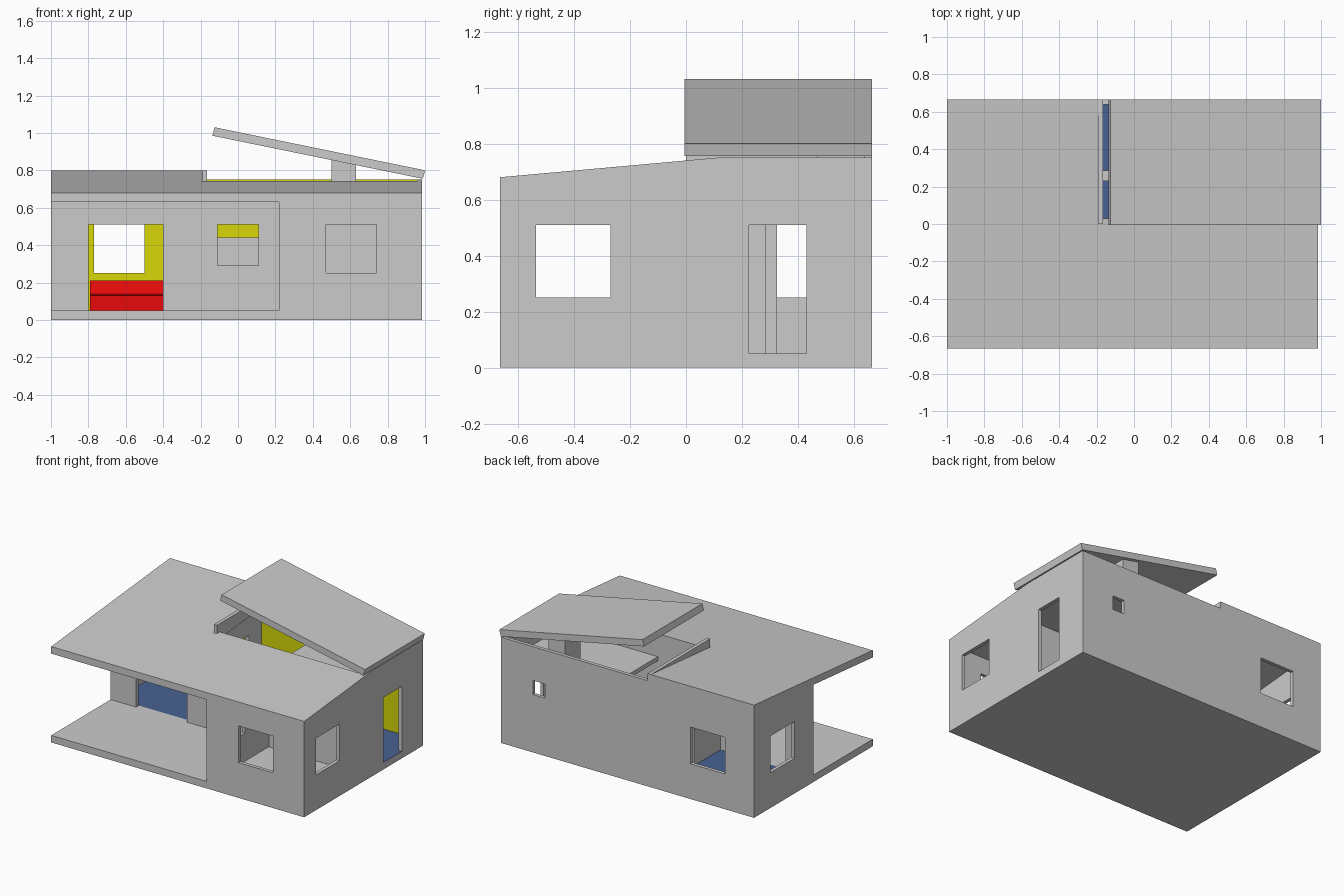
import bpy
import bmesh

cube = bpy.data.objects.get("Cube")
if cube:
    bpy.data.objects.remove(cube, do_unlink=True)


def material(name, colour):
    m = bpy.data.materials.new(name)
    m.use_nodes = True
    m.diffuse_color = (*colour, 1)
    m.node_tree.nodes["Principled BSDF"].inputs["Base Color"].default_value = (*colour, 1)
    return m


GREY = material("plaster grey", (0.6, 0.6, 0.6))
YELLOW = material("wall yellow", (0.68, 0.68, 0.003))
BLUE = material("floor blue", (0.065, 0.122, 0.29))
RED = material("sofa red", (0.8, 0.003, 0.003))


def prism(name, profile, lo, hi, mat=GREY, axis="x"):
    """Extrude a profile: (y, z) points along x, or (x, z) points along y."""
    def place(p, d):
        return (d, p[0], p[1]) if axis == "x" else (p[0], d, p[1])
    bm = bmesh.new()
    a = [bm.verts.new(place(p, lo)) for p in profile]
    b = [bm.verts.new(place(p, hi)) for p in profile]
    bm.faces.new(a)
    bm.faces.new(b)
    for i in range(len(a)):
        j = (i + 1) % len(a)
        bm.faces.new((a[i], a[j], b[j], b[i]))
    bmesh.ops.recalc_face_normals(bm, faces=bm.faces)
    me = bpy.data.meshes.new(name)
    bm.to_mesh(me)
    bm.free()
    me.materials.append(mat)
    ob = bpy.data.objects.new(name, me)
    bpy.context.collection.objects.link(ob)
    return ob


def box(name, x, y, z, mat=GREY):
    return prism(name, [(y[0], z[0]), (y[1], z[0]), (y[1], z[1]), (y[0], z[1])], x[0], x[1], mat)


def roof_z(y, base):
    return base + 0.09 * (y + 0.665)


def room(x, y):
    """Cavity from the floor up to the sloping underside of the roof."""
    return prism("room_cutter", [(y[0], FLOOR), (y[1], FLOOR), (y[1], roof_z(y[1], 0.63)),
                                 (y[0], roof_z(y[0], 0.63))], x[0], x[1])


FLOOR = 0.05
FRONT, BACK, RIGHT = -0.665, 0.665, 0.985
INNER_BACK, INNER_SIDE = 0.64, 0.96
HEAD = 0.51   # top of all doors and windows
SILL = 0.25

# Solid house body with a sloping roof
house = prism("house_shell", [(FRONT, 0), (BACK, 0), (BACK, roof_z(BACK, 0.68)),
                              (FRONT, 0.68)], -1, RIGHT)

cutters = [
    # Covered patio and rooms
    room((-1.2, 0.22), (-0.9, 0)),
    room((-0.975, -0.29), (0.03, INNER_BACK)),
    room((-0.265, INNER_SIDE), (0.03, INNER_BACK)),
    room((0.245, INNER_SIDE), (-0.64, -0.005)),
    # Raised roof zone and its opening
    box("roof_cutter", (-0.19, 1.2), (0, 0.9), (0.75, 1.2)),
    box("skylight_cutter", (-0.165, INNER_SIDE), (0.03, INNER_BACK), (0.6, 1.2)),
    # Patio door and patio window
    box("door_cutter", (-0.8, -0.4), (-0.1, 0.1), (FLOOR, HEAD)),
    box("window_cutter", (-0.11, 0.11), (-0.1, 0.1), (0.29, HEAD)),
    # Front, right, patio-side, left and back windows
    box("window_cutter", (0.47, 0.74), (-0.8, -0.6), (SILL, HEAD)),
    box("window_cutter", (0.9, 1.1), (-0.535, -0.27), (SILL, HEAD)),
    box("window_cutter", (0.2, 0.3), (-0.535, -0.27), (SILL, HEAD)),
    box("window_cutter", (-1.1, -0.9), (0.21, 0.48), (SILL, HEAD)),
    box("window_cutter", (-0.77, -0.5), (0.6, 0.8), (SILL, HEAD)),
    box("window_cutter", (0.64, 0.735), (0.6, 0.8), (0.41, HEAD)),
    # Right entrance and inner doorway
    box("door_cutter", (0.9, 1.1), (0.225, 0.43), (FLOOR, HEAD)),
    box("door_cutter", (-0.35, -0.2), (0.325, 0.5), (FLOOR, HEAD)),
]

bpy.context.view_layer.objects.active = house
for c in cutters:
    c.hide_render = True
    mod = house.modifiers.new("opening", "BOOLEAN")
    mod.operation = "DIFFERENCE"
    mod.solver = "EXACT"
    mod.object = c
    bpy.ops.object.modifier_apply(modifier=mod.name)
    bpy.data.objects.remove(c, do_unlink=True)

# Paint the inside of the back wall yellow and the indoor floors blue
house.data.materials.clear()
for m in (GREY, YELLOW, BLUE):
    house.data.materials.append(m)
for f in house.data.polygons:
    f.material_index = 0
    if f.normal.y < -0.9 and abs(f.center.y - INNER_BACK) < 0.005:
        f.material_index = 1
    elif f.normal.z > 0.9 and abs(f.center.z - FLOOR) < 0.005 and f.center.y > 0.02:
        f.material_index = 2

# Tilted upper roof, its support block and the curb beside the opening
prism("tilted_roof", [(-0.125, 1.03), (-0.137, 0.985), (0.988, 0.755), (1.0, 0.8)],
      -0.005, BACK, axis="y")
box("roof_support", (0.5, 0.63), (0.47, INNER_BACK), (0.57, 0.865))
box("roof_curb", (-0.19, -0.165), (0, BACK), (0.72, 0.8))

# Lowered ceiling, divider and counter
box("lowered_ceiling", (0.2, INNER_SIDE), (0.03, INNER_BACK), (0.55, 0.58))
box("room_divider", (0.475, 0.5), (0.03, 0.285), (FLOOR, 0.55))
box("counter", (-0.2, 0.15), (0.23, 0.285), (FLOOR, 0.44))

# Sofa under the back window
prism("sofa", [(0.47, FLOOR), (INNER_BACK - 0.005, FLOOR), (INNER_BACK - 0.005, 0.21),
               (0.59, 0.21), (0.57, 0.14), (0.47, 0.13)], -0.79, -0.36, RED)
